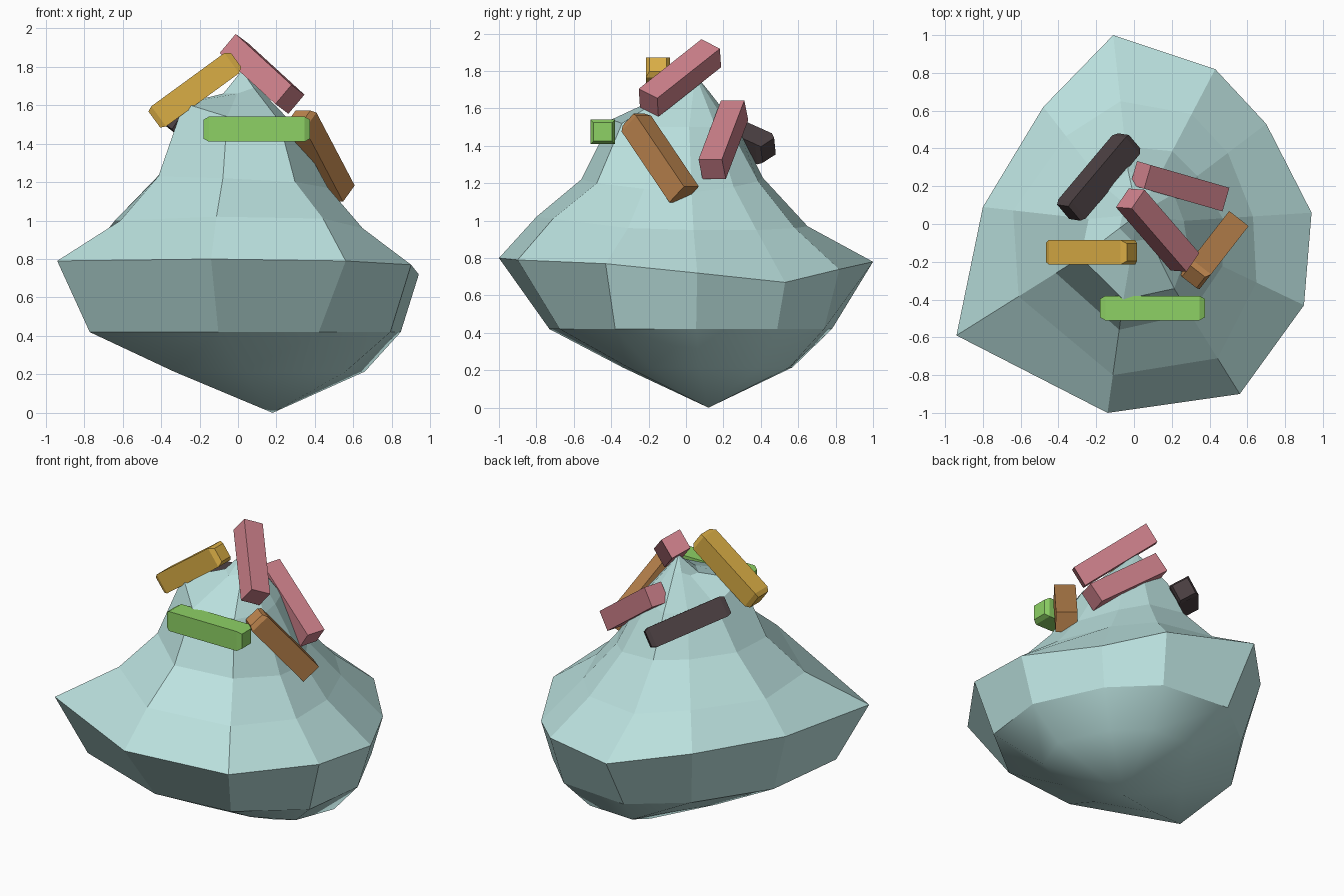
import bpy, bmesh
from math import cos, sin, radians
from mathutils import Vector

if "Cube" in bpy.data.objects:
    bpy.data.objects.remove(bpy.data.objects["Cube"])

def material(name, rgb):
    m = bpy.data.materials.new(name)
    m.diffuse_color = (*rgb, 1)
    m.use_nodes = True
    m.node_tree.nodes["Principled BSDF"].inputs["Base Color"].default_value = m.diffuse_color
    return m

MINT = material("mint cream", (0.50, 0.76, 0.74))
PINK = material("pink", (0.62, 0.22, 0.26))
YELLOW = material("yellow", (0.70, 0.42, 0.06))
GREEN = material("green", (0.27, 0.64, 0.13))
ORANGE = material("orange brown", (0.50, 0.23, 0.075))
BROWN = material("dark brown", (0.072, 0.052, 0.056))

def make_object(name, bm, mat):
    bmesh.ops.recalc_face_normals(bm, faces=bm.faces)
    me = bpy.data.meshes.new(name)
    bm.to_mesh(me)
    bm.free()
    me.materials.append(mat)
    ob = bpy.data.objects.new(name, me)
    bpy.context.collection.objects.link(ob)
    return ob

def loft(bm, rings):
    """Skin quads between neighbouring vertex rings."""
    out = []
    for lo, hi in zip(rings, rings[1:]):
        n = len(lo)
        for i in range(n):
            j = (i + 1) % n
            out.append(bm.faces.new((lo[i], lo[j], hi[j], hi[i])))
    return out

# Cream dollop: uneven ten-sided rim, scaled per direction into other rings
RIM = [(-.94, -.59, .79), (-.14, -1, .80), (.56, -.90, .79), (.90, -.43, .77), (.94, .06, .72),
       (.70, .53, .67), (.43, .82, .74), (-.11, 1, .78), (-.48, .62, .80), (-.80, .09, .80)]
LOW = [.82, .73, .75, .88, .90, .92, .90, .78, .85, .88]
UNDER = [.54, .54, .54, .62, .72, .72, .70, .68, .54, .54]
SHOULDER = [.65, .80, .79, .72, .67, .71, .71, .65, .75, .80]
NECK = [.44, .56, .53, .52, .50, .48, .47, .41, .48, .51]
PEAK = [.30, .40, .38, .32, .28, .30, .28, .28, .30, .30]
PEAK_Z = [1.61, 1.54, 1.52, 1.50, 1.50, 1.50, 1.50, 1.49, 1.48, 1.50]
TIP, BASE = Vector((0.02, 0.05, 1.78)), Vector((.18, .12, 0))

def scaled(fr, zs):
    return [Vector((p[0] * f, p[1] * f, z)) for p, f, z in zip(RIM, fr, zs)]

low = scaled(LOW, [.42] * 10)
under = [BASE.lerp(p, f) for p, f in zip(low, UNDER)]
for p in under:
    p.z = .215
rim = [Vector(p) for p in RIM]
shoulder = scaled(SHOULDER, [1.0, 1.02, 1.01, .96, .95, .95, .96, .97, 1.0, 1.0])
neck = scaled(NECK, [1.23, 1.22, 1.20, 1.17, 1.15, 1.18, 1.21, 1.23, 1.24, 1.24])
peak = scaled(PEAK, PEAK_Z)
crown = [p.lerp(TIP, .68) for p in peak]
for i, p in enumerate(crown):
    p.z = 1.66 if i in (0, 1, 9) else 1.69

bm = bmesh.new()
rings = [[bm.verts.new(p) for p in r] for r in (under, low, rim, shoulder, neck, peak, crown)]
faces = loft(bm, rings)
tip, base = bm.verts.new(TIP), bm.verts.new(BASE)
smooth = faces[:10]
for i in range(10):
    j = (i + 1) % 10
    bm.faces.new((rings[-1][i], rings[-1][j], tip))
    smooth.append(bm.faces.new((rings[0][j], rings[0][i], base)))
for f in smooth:            # the rounded underside is soft, the rest faceted
    f.smooth = True
for e in bm.edges:          # crisp line where the underside meets the side
    if any(f.smooth for f in e.link_faces) and not all(f.smooth for f in e.link_faces):
        e.smooth = False
make_object("cream_dollop", bm, MINT)

# Sprinkles: square sticks, some with tapered ends (ta, tb are the end scales)
def sprinkle(name, a, b, mat, roll=0, ta=1, tb=1, w=.065, taper=.028):
    a, b = Vector(a), Vector(b)
    d = (b - a).normalized()
    side = d.cross(Vector((0, 0, 1))).normalized()
    up = side.cross(d)
    c, s = cos(radians(roll)), sin(radians(roll))
    side, up = side * c + up * s, up * c - side * s
    bm = bmesh.new()
    rings = []
    for p, r in ((a, ta), (a + d * taper, 1), (b - d * taper, 1), (b, tb)):
        rings.append([bm.verts.new(p + (side * u + up * v) * w * r)
                      for u, v in ((-1, -1), (1, -1), (1, 1), (-1, 1))])
    loft(bm, rings)
    bm.faces.new(rings[0])
    bm.faces.new(rings[-1])
    bmesh.ops.dissolve_limit(bm, angle_limit=.01, verts=bm.verts, edges=bm.edges)
    make_object(name, bm, mat)

sprinkle("green_sprinkle", (-.18, -.445, 1.475), (.375, -.445, 1.475), GREEN, 0, .75, .75)
sprinkle("yellow_sprinkle", (-.435, -.15, 1.525), (-.01, -.15, 1.835), YELLOW, 0, .8, .7)
sprinkle("top_pink_sprinkle", (-.02, .135, 1.895), (.27, -.20, 1.63), PINK, 27)
sprinkle("side_pink_sprinkle", (.035, .26, 1.59), (.45, .14, 1.275), PINK)
sprinkle("orange_sprinkle", (.315, -.28, 1.54), (.525, -.01, 1.14), ORANGE, 0, .75, 1)
sprinkle("brown_sprinkle", (-.025, .44, 1.375), (-.345, .06, 1.545), BROWN, 28, .8, .85)
